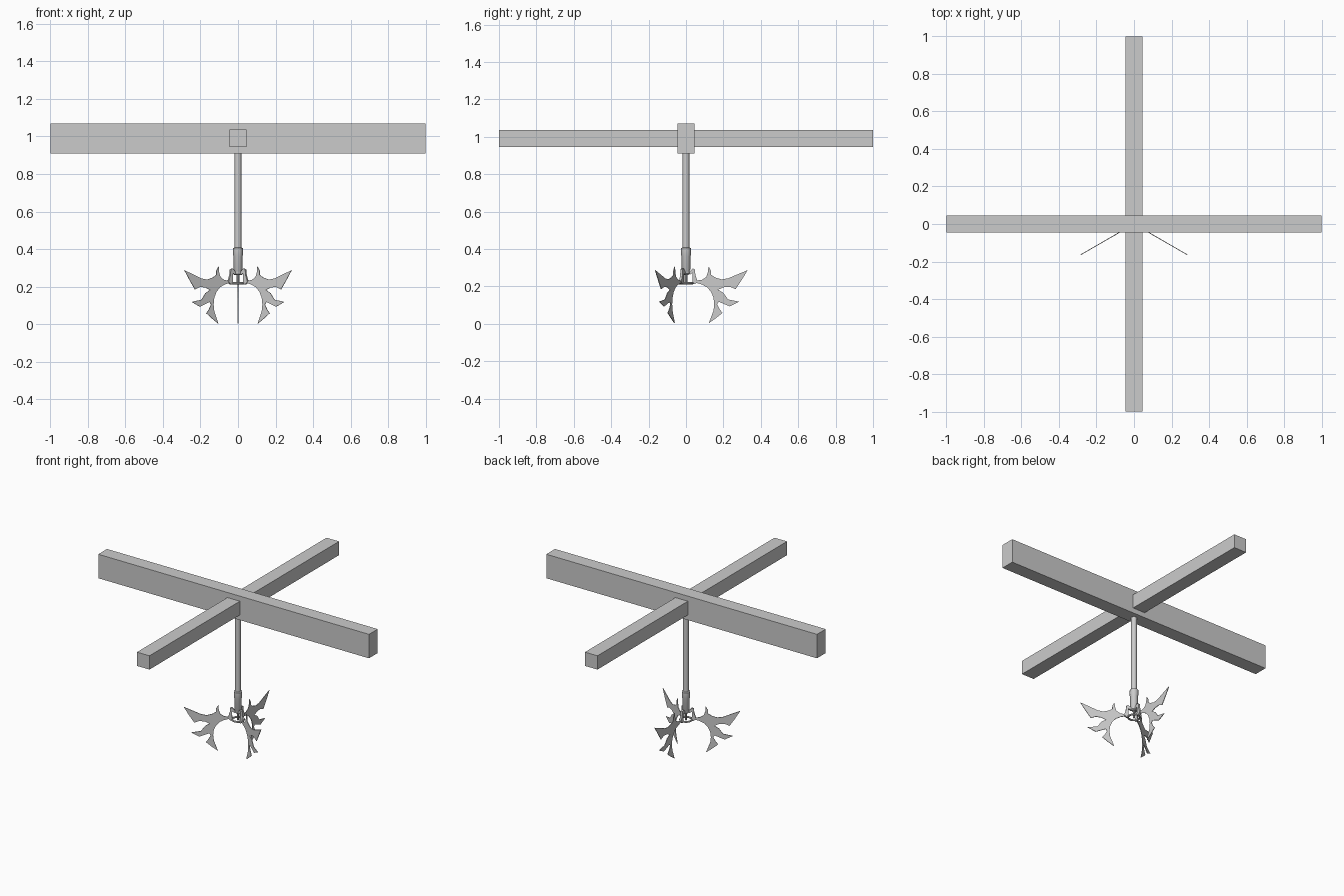
import bpy, bmesh, math
from mathutils import Matrix

if "Cube" in bpy.data.objects:
    bpy.data.objects.remove(bpy.data.objects["Cube"])


def box(name, size, z):
    bpy.ops.mesh.primitive_cube_add(size=1, location=(0, 0, z))
    ob = bpy.context.object
    ob.name = name
    ob.scale = size
    bpy.ops.object.transform_apply(location=True, scale=True)
    return ob


def lathe(name, profile, sides=16):
    bm = bmesh.new()
    rings = []
    for r, z in profile:
        rings.append([bm.verts.new((r * math.cos(2 * math.pi * i / sides),
                                    r * math.sin(2 * math.pi * i / sides), z)) for i in range(sides)])
    for a, b in zip(rings, rings[1:]):
        for i in range(sides):
            j = (i + 1) % sides
            bm.faces.new((a[i], a[j], b[j], b[i]))
    bm.faces.new(rings[0][::-1])
    bm.faces.new(rings[-1])
    bmesh.ops.recalc_face_normals(bm, faces=bm.faces)
    return finish(name, bm)


def finish(name, bm):
    me = bpy.data.meshes.new(name)
    bm.to_mesh(me)
    bm.free()
    ob = bpy.data.objects.new(name, me)
    bpy.context.collection.objects.link(ob)
    return ob


def smooth(ob):
    bpy.ops.object.select_all(action='DESELECT')
    ob.select_set(True)
    bpy.context.view_layer.objects.active = ob
    bpy.ops.object.shade_smooth_by_angle(angle=math.radians(35))


def slab(name, profile, thick, angle):
    # flat outline in (radius, z), extruded and turned about the pole
    bm = bmesh.new()
    f = bm.faces.new([bm.verts.new((r, -thick / 2, z)) for r, z in profile])
    ext = bmesh.ops.extrude_face_region(bm, geom=[f])
    bmesh.ops.translate(bm, vec=(0, thick, 0),
                        verts=[v for v in ext['geom'] if isinstance(v, bmesh.types.BMVert)])
    bmesh.ops.recalc_face_normals(bm, faces=bm.faces)
    bmesh.ops.transform(bm, matrix=Matrix.Rotation(angle, 4, 'Z'), verts=bm.verts)
    return finish(name, bm)


# crossed ceiling beams
box("long_beam", (2, 0.092, 0.16), 0.99)
box("cross_beam", (0.092, 2, 0.092), 0.99)

# hanging pole and its socket
smooth(lathe("pole", [(0.018, 0.39), (0.018, 0.92)]))
smooth(lathe("socket", [(0.014, 0.262), (0.020, 0.268), (0.020, 0.285), (0.023, 0.29),
                        (0.023, 0.36), (0.026, 0.368), (0.026, 0.405), (0.018, 0.408)]))
smooth(lathe("centre_pin", [(0.004, 0.212), (0.007, 0.22), (0.007, 0.265)], 8))

# ring under the socket
bpy.ops.mesh.primitive_torus_add(major_radius=0.036, minor_radius=0.006, major_segments=24,
                                 minor_segments=8, location=(0, 0, 0.217))
ring = bpy.context.object
ring.name = "claw_ring"
smooth(ring)

# thorny blade outline, outer edge from the hub to the bottom tip
blade = [(0.045, 0.222), (0.062, 0.232), (0.085, 0.235), (0.108, 0.25), (0.117, 0.275), (0.120, 0.307),
         (0.133, 0.285), (0.134, 0.262), (0.155, 0.248), (0.19, 0.237), (0.225, 0.243),
         (0.27, 0.262), (0.33, 0.287), (0.295, 0.23), (0.265, 0.185), (0.235, 0.198),
         (0.20, 0.195), (0.172, 0.182), (0.20, 0.165), (0.225, 0.13), (0.285, 0.118),
         (0.235, 0.093), (0.205, 0.105), (0.175, 0.118), (0.166, 0.105), (0.178, 0.08),
         (0.195, 0.058), (0.16, 0.03), (0.122, 0.003)]
# smooth inner arch back up to the hub
arch = [(0.134, 0.035), (0.147, 0.07), (0.151, 0.105), (0.147, 0.14), (0.134, 0.17),
        (0.113, 0.195), (0.085, 0.21)]
strut = [(0.018, 0.278), (0.036, 0.296), (0.048, 0.29), (0.050, 0.262), (0.062, 0.225),
         (0.048, 0.212), (0.032, 0.212), (0.036, 0.24), (0.036, 0.272), (0.018, 0.262)]

for i, a in enumerate((90, 210, 330)):
    slab(f"claw_blade_{i + 1}", blade + arch, 0.004, math.radians(a))
    slab(f"claw_strut_{i + 1}", strut, 0.014, math.radians(a))
